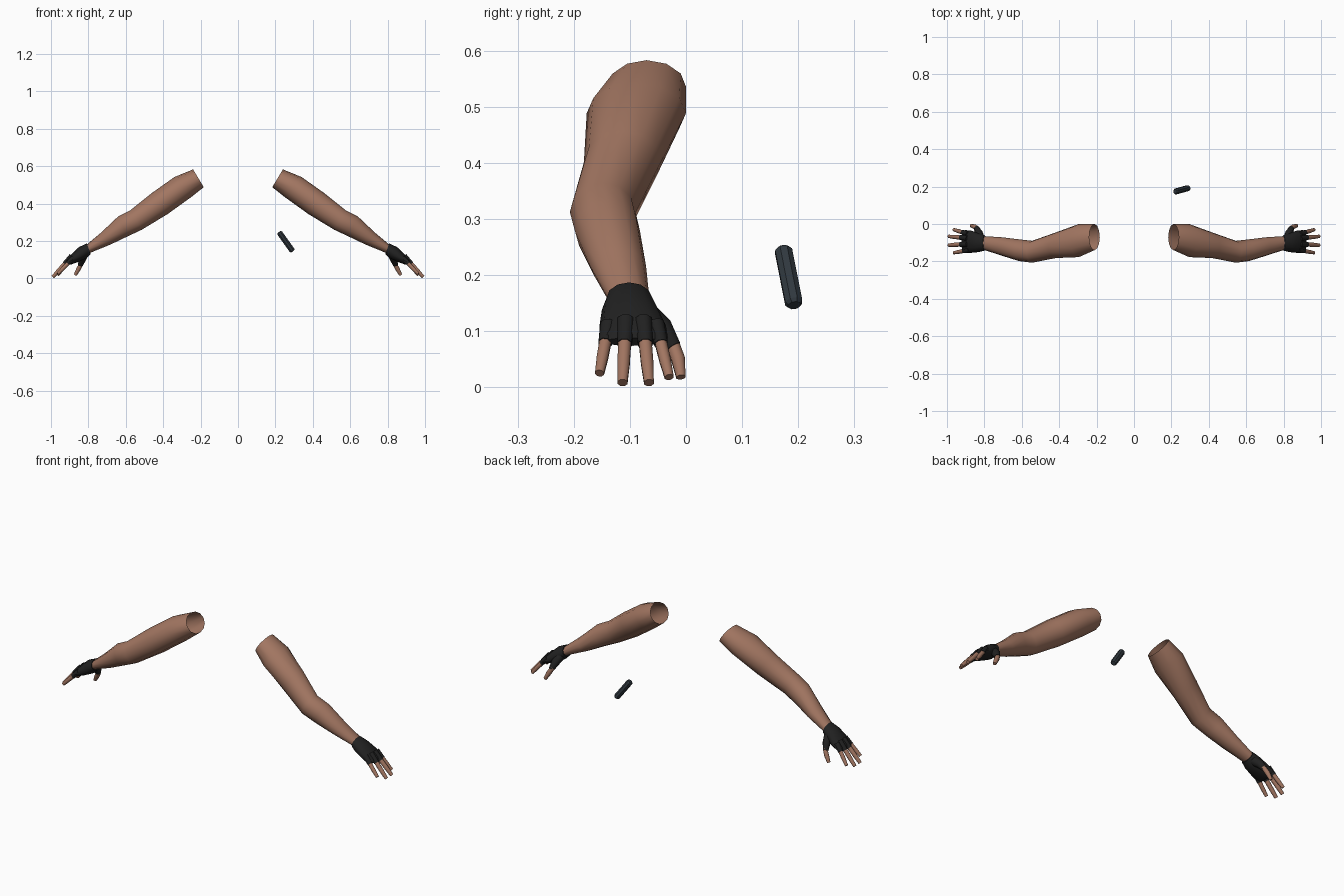
import bpy, bmesh, math
from mathutils import Vector

if "Cube" in bpy.data.objects:
    bpy.data.objects.remove(bpy.data.objects["Cube"])


def material(name, rgb):
    m = bpy.data.materials.new(name)
    m.diffuse_color = (*rgb, 1)
    m.use_nodes = True
    m.node_tree.nodes["Principled BSDF"].inputs["Base Color"].default_value = m.diffuse_color
    return m


SKIN = material("brown skin", (0.36, 0.18, 0.12))
GLOVE = material("black glove", (0.015, 0.015, 0.015))
GRIP = material("dark slate", (0.03, 0.04, 0.05))


def loft(name, rings, mat, caps=(True, True), mirror=True, angle=50):
    """Skin a list of vertex rings, optionally closing each end."""
    bm = bmesh.new()
    vr = [[bm.verts.new(p) for p in r] for r in rings]
    n = len(vr[0])
    for a, b in zip(vr, vr[1:]):
        for i in range(n):
            bm.faces.new((a[i], a[(i + 1) % n], b[(i + 1) % n], b[i]))
    if caps[0]:
        bm.faces.new(vr[0][::-1])
    if caps[1]:
        bm.faces.new(vr[-1])
    bmesh.ops.recalc_face_normals(bm, faces=bm.faces)
    me = bpy.data.meshes.new(name)
    bm.to_mesh(me)
    bm.free()
    ob = bpy.data.objects.new(name, me)
    bpy.context.collection.objects.link(ob)
    me.materials.append(mat)
    bpy.ops.object.select_all(action='DESELECT')
    ob.select_set(True)
    bpy.context.view_layer.objects.active = ob
    bpy.ops.object.shade_smooth_by_angle(angle=math.radians(angle))
    if mirror:
        ob.modifiers.new("other_side", 'MIRROR')
    return ob


def limb_ring(s, n=12):
    """Oval ring from top (x, z), bottom (x, z) and the y range."""
    tx, tz, bx, bz, y0, y1 = s
    pts = []
    for i in range(n):
        a = 2 * math.pi * i / n
        c, w = math.cos(a) / 2, math.sin(a) / 2
        pts.append(((tx + bx) / 2 + c * (tx - bx), (y0 + y1) / 2 + w * (y1 - y0),
                    (tz + bz) / 2 + c * (tz - bz)))
    return pts


def tube_rings(path, radii, n=8):
    """Round rings square to a path."""
    pts = [Vector(p) for p in path]
    rings = []
    for i, (p, r) in enumerate(zip(pts, radii)):
        d = (pts[min(i + 1, len(pts) - 1)] - pts[max(i - 1, 0)]).normalized()
        u = d.cross(Vector((0, 1, 0))).normalized()
        v = d.cross(u)
        rings.append([p + r * (u * math.cos(2 * math.pi * (k + .5) / n)
                               + v * math.sin(2 * math.pi * (k + .5) / n)) for k in range(n)])
    return rings


# Bare arms, open at the shoulder
ARM = [(.24, .583, .183, .488, -.14, 0),
       (.34, .542, .25, .435, -.177, 0),
       (.46, .457, .375, .345, -.182, -.045),
       (.575, .365, .515, .26, -.207, -.09),
       (.64, .332, .59, .225, -.198, -.082),
       (.73, .247, .68, .182, -.17, -.071),
       (.812, .178, .795, .135, -.138, -.065)]
loft("arm", [limb_ring(s) for s in ARM], SKIN, caps=(False, True))

# Glove body from cuff to knuckles
PALM = [(.808, .187, .788, .13, -.142, -.061),
        (.85, .168, .81, .108, -.15, -.05),
        (.888, .132, .85, .09, -.154, -.036),
        (.918, .1, .893, .074, -.155, -.032),
        (.922, .088, .91, .074, -.15, -.04)]
loft("glove_palm", [limb_ring(s) for s in PALM], GLOVE)

# Fingers with short glove sleeves: base, tip, radius
FINGERS = {"index": ((.912, -.046, .084), (.964, -.03, .018), .0115),
           "middle": ((.92, -.073, .085), (.99, -.066, .008), .0125),
           "ring": ((.92, -.109, .085), (.99, -.113, .008), .0125),
           "little": ((.905, -.143, .085), (.963, -.154, .025), .0115)}
for name, (b, t, r) in FINGERS.items():
    b, t = Vector(b), Vector(t)
    loft(name + "_finger", tube_rings([b, b.lerp(t, .55), t], [r, r * .95, r * .75]), SKIN)
    loft(name + "_sleeve", tube_rings([b.lerp(t, -.45), b.lerp(t, .1)],
                                      [r * 1.3, r * 1.12]), GLOVE)

# Thumb and its sleeve
loft("thumb", tube_rings([(.835, -.025, .082), (.853, -.014, .05), (.87, -.009, .018)],
                         [.012, .013, .009]), SKIN)
loft("thumb_sleeve", tube_rings([(.822, -.075, .132), (.832, -.043, .105), (.842, -.022, .072)],
                                [.024, .021, .014]), GLOVE)

# Loose hand grip with chamfered ends
a, b = Vector((.22, .173, .247)), Vector((.292, .193, .146))
loft("grip_rod", tube_rings([a, a.lerp(b, .05), a.lerp(b, .95), b],
                            [.012, .0165, .0165, .012]), GRIP, mirror=False, angle=30)
